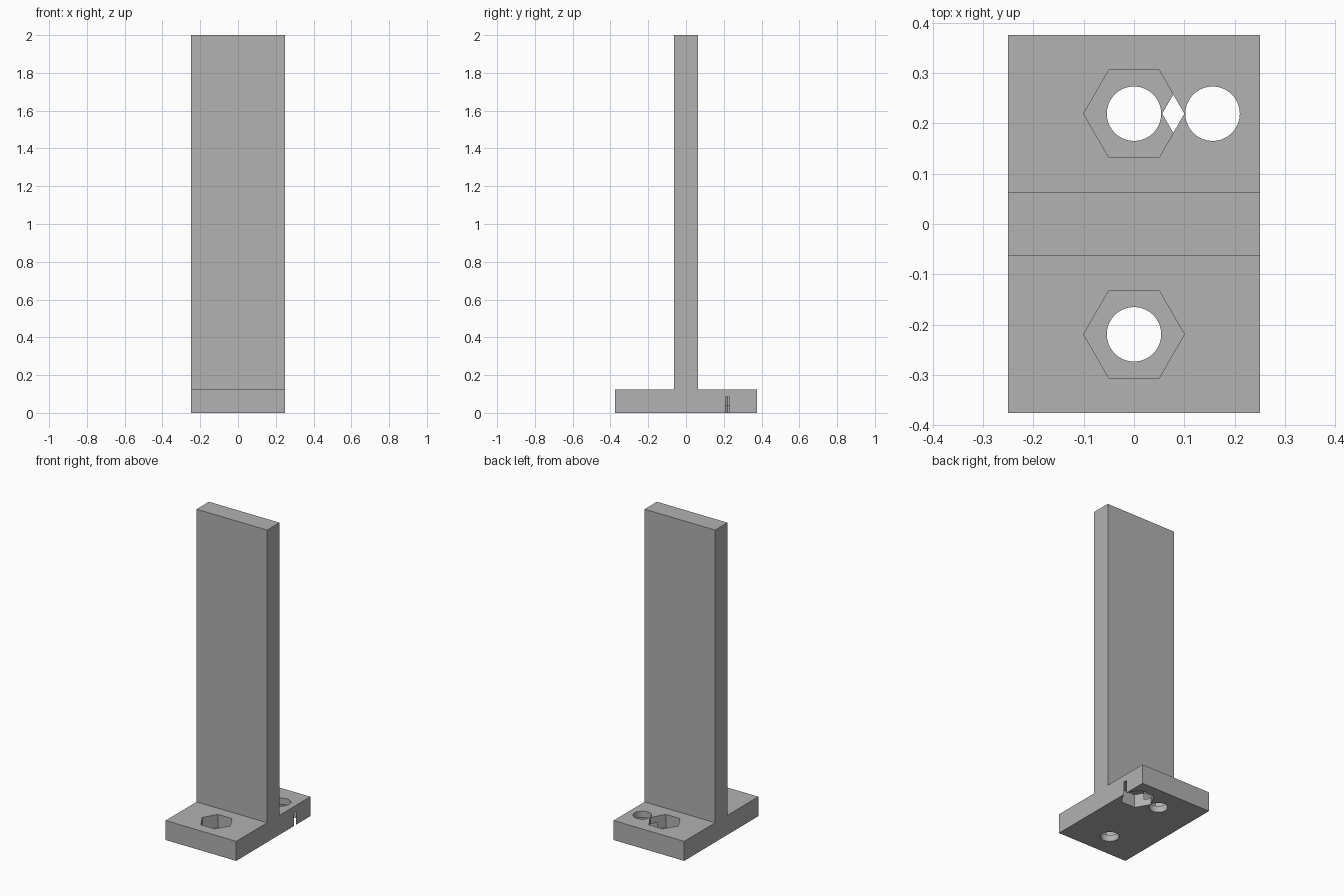
import bpy
import bmesh
import math
from mathutils import Matrix

default = bpy.data.objects.get("Cube")
if default:
    bpy.data.objects.remove(default, do_unlink=True)

HALF_X, HALF_Y, HEIGHT = 0.25, 0.375, 2.0
HALF_WALL, BASE_T = 0.0625, 0.125
HOLE_R, HEX_R, POCKET = 0.054, 0.1, 0.0835
ROW_Y, SIDE_X = 0.219, 0.156

grey = bpy.data.materials.new("plain_grey")
grey.use_nodes = True
color = (0.445, 0.445, 0.445, 1)
grey.diffuse_color = color
grey.node_tree.nodes["Principled BSDF"].inputs["Base Color"].default_value = color


def make_object(name, bm):
    bmesh.ops.recalc_face_normals(bm, faces=bm.faces)
    mesh = bpy.data.meshes.new(name)
    bm.to_mesh(mesh)
    bm.free()
    mesh.materials.append(grey)
    obj = bpy.data.objects.new(name, mesh)
    bpy.context.collection.objects.link(obj)
    return obj


def cut(target, x, y, z_low, z_high, radius, sides):
    """Subtract an upright prism from the target."""
    bm = bmesh.new()
    bmesh.ops.create_cone(bm, cap_ends=True, segments=sides, radius1=radius,
                          radius2=radius, depth=z_high - z_low)
    # put a corner on the x axis
    corner = max(bm.verts, key=lambda v: v.co.x).co
    turn = Matrix.Rotation(-math.atan2(corner.y, corner.x), 4, 'Z')
    bmesh.ops.transform(bm, matrix=turn, verts=bm.verts)
    bmesh.ops.translate(bm, vec=(x, y, (z_low + z_high) / 2), verts=bm.verts)
    cutter = make_object("cutter", bm)
    cutter.hide_render = True
    mod = target.modifiers.new("cut", 'BOOLEAN')
    mod.operation, mod.solver, mod.object = 'DIFFERENCE', 'EXACT', cutter
    bpy.ops.object.modifier_apply(modifier=mod.name)
    bpy.data.objects.remove(cutter, do_unlink=True)


# Inverted T section, extruded along x
half = [(HALF_Y, 0), (HALF_Y, BASE_T), (HALF_WALL, BASE_T), (HALF_WALL, HEIGHT)]
section = half + [(-y, z) for y, z in reversed(half)]
bm = bmesh.new()
face = bm.faces.new([bm.verts.new((-HALF_X, y, z)) for y, z in section])
extruded = bmesh.ops.extrude_face_region(bm, geom=[face])["geom"]
bmesh.ops.translate(bm, vec=(2 * HALF_X, 0, 0),
                    verts=[g for g in extruded if isinstance(g, bmesh.types.BMVert)])
bracket = make_object("upright_bracket", bm)
bpy.context.view_layer.objects.active = bracket
bracket.select_set(True)

# Bolt holes with hexagonal nut pockets: two open upward, one downward
for x, y, upward in [(0, -ROW_Y, True), (0, ROW_Y, True), (SIDE_X, ROW_Y, False)]:
    cut(bracket, x, y, -0.1, BASE_T + 0.1, HOLE_R, 64)
    if upward:
        cut(bracket, x, y, BASE_T - POCKET, BASE_T + 0.1, HEX_R, 6)
    else:
        cut(bracket, x, y, -0.1, POCKET, HEX_R, 6)

bpy.ops.object.shade_smooth_by_angle(angle=math.radians(30))
